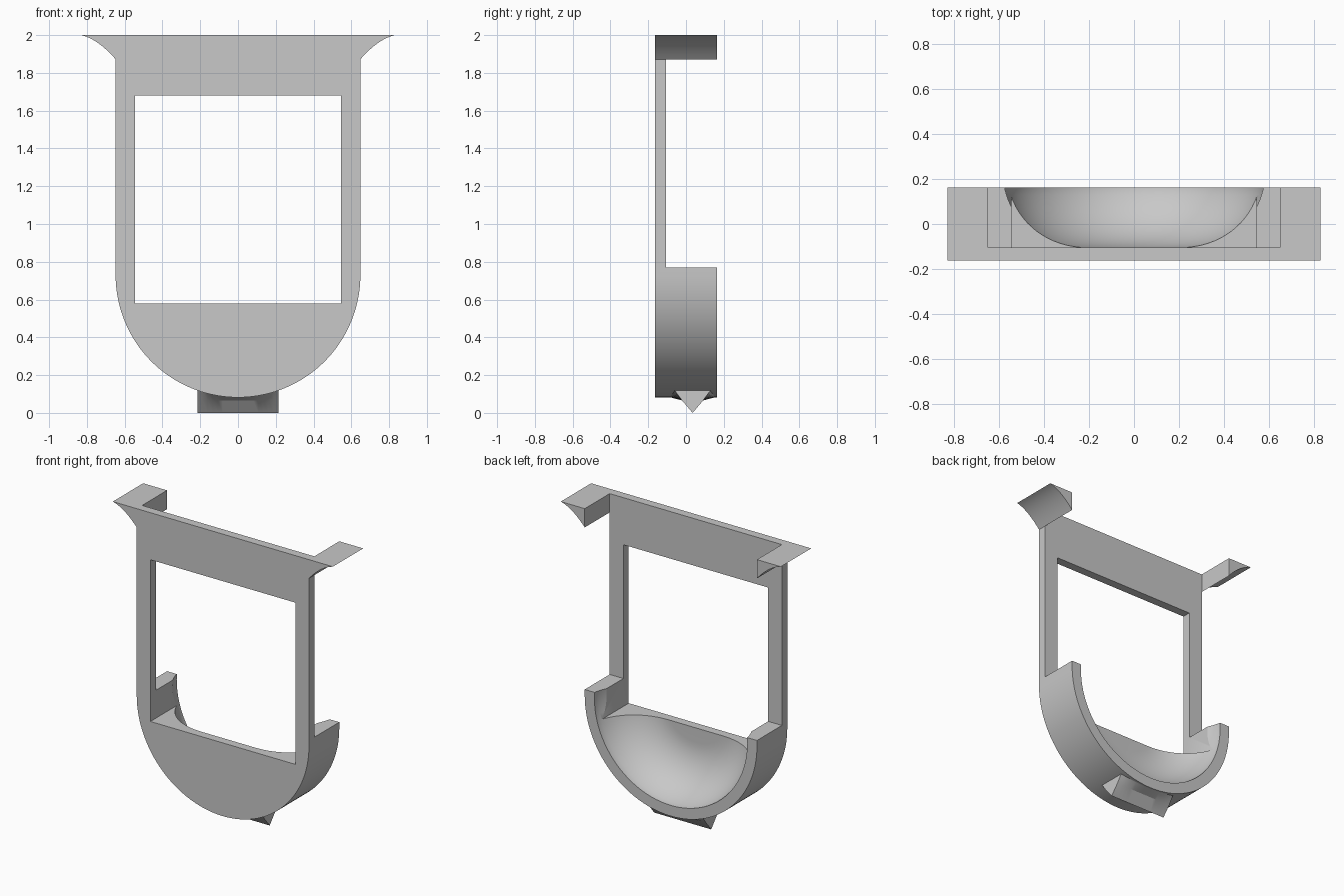
import bpy, bmesh, math

if "Cube" in bpy.data.objects:
    bpy.data.objects.remove(bpy.data.objects["Cube"])

grey = bpy.data.materials.new("light grey")
grey.use_nodes = True
colour = (0.58, 0.58, 0.58, 1)
grey.diffuse_color = colour
grey.node_tree.nodes["Principled BSDF"].inputs["Base Color"].default_value = colour

FRONT, BACK, PLATE_BACK = -0.163, 0.163, -0.105
RADIUS, CENTRE_Z, TOP = 0.648, 0.73, 2.0


def finish(name, bm):
    bmesh.ops.recalc_face_normals(bm, faces=bm.faces)
    mesh = bpy.data.meshes.new(name)
    bm.to_mesh(mesh)
    bm.free()
    obj = bpy.data.objects.new(name, mesh)
    bpy.context.collection.objects.link(obj)
    mesh.materials.append(grey)
    return obj


def prism(name, outline, y0, y1):
    """Extrude an x, z outline from y0 to y1."""
    bm = bmesh.new()
    face = bm.faces.new([bm.verts.new((x, y0, z)) for x, z in outline])
    new = bmesh.ops.extrude_face_region(bm, geom=[face])["geom"]
    moved = [v for v in new if isinstance(v, bmesh.types.BMVert)]
    bmesh.ops.translate(bm, verts=moved, vec=(0, y1 - y0, 0))
    return finish(name, bm)


def rectangle(half, z0, z1):
    return [(-half, z0), (half, z0), (half, z1), (-half, z1)]


def activate(obj):
    bpy.ops.object.select_all(action="DESELECT")
    obj.select_set(True)
    bpy.context.view_layer.objects.active = obj


def cut(obj, cutter):
    mod = obj.modifiers.new("cut", "BOOLEAN")
    mod.operation, mod.solver, mod.object = "DIFFERENCE", "EXACT", cutter
    activate(obj)
    bpy.ops.object.modifier_apply(modifier=mod.name)
    bpy.data.objects.remove(cutter)


def smooth(obj):
    activate(obj)
    bpy.ops.object.shade_smooth_by_angle(angle=math.radians(25))


# Frame and bowl: a deep U-shaped block, thinned above and opened by a window
steps = 72
arc = [(RADIUS * math.cos(a), CENTRE_Z - RADIUS * math.sin(a))
       for a in (math.pi * i / steps for i in range(steps + 1))]
frame = prism("frame_and_bowl", arc + [(-RADIUS, TOP), (RADIUS, TOP)], FRONT, BACK)
cut(frame, prism("rear_cutter", rectangle(1, 0.77, 2.2), PLATE_BACK, 0.4))
cut(frame, prism("window_cutter", rectangle(0.545, 0.58, 1.68), -0.4, 0.4))

# Round hollow turned about the front-back axis
flat, bend = 0.25, 0.333
profile = [(0, PLATE_BACK)]
for i in range(17):
    a = math.radians(77.5) * i / 16
    profile.append((flat + bend * math.sin(a), PLATE_BACK + bend * (1 - math.cos(a))))
profile += [(profile[-1][0], 0.3), (0, 0.3)]
bm = bmesh.new()
verts = [bm.verts.new((r, y, CENTRE_Z)) for r, y in profile]
edges = [bm.edges.new(pair) for pair in zip(verts, verts[1:])]
bmesh.ops.spin(bm, geom=verts + edges, cent=(0, 0, CENTRE_Z), axis=(0, 1, 0),
               angle=math.tau, steps=96)
bmesh.ops.remove_doubles(bm, verts=bm.verts, dist=0.0001)
cut(frame, finish("hollow_cutter", bm))
smooth(frame)

# Flared top corners with a concave underside
for side, name in ((1, "left_top_flare"), (-1, "right_top_flare")):
    curve = []
    for i in range(13):
        t = i / 12
        curve.append((side * (RADIUS + 0.18 * t),
                      1.872 + 0.128 * t + 0.08 * t * (1 - t)))
    smooth(prism(name, [(side * RADIUS, TOP)] + curve, FRONT, BACK))

# Wedge foot whose sides flare into the curved underside
bm = bmesh.new()
rows = []
half_length, tip_y = 0.214, 0.035
for i in range(17):
    x = half_length * (i / 8 - 1)
    z = CENTRE_Z - math.sqrt(RADIUS ** 2 - x ** 2) + 0.002
    width = 0.095 + 0.03 * (1 - (x / half_length) ** 2)
    section = [(-width, z), (-0.056, 0.066), (0, 0), (0.056, 0.066), (width, z)]
    rows.append([bm.verts.new((x, tip_y + y, h)) for y, h in section])
for a, b in zip(rows, rows[1:]):
    for j in range(5):
        k = (j + 1) % 5
        bm.faces.new((a[j], a[k], b[k], b[j]))
bm.faces.new(rows[0])
bm.faces.new(rows[-1])
smooth(finish("wedge_foot", bm))
